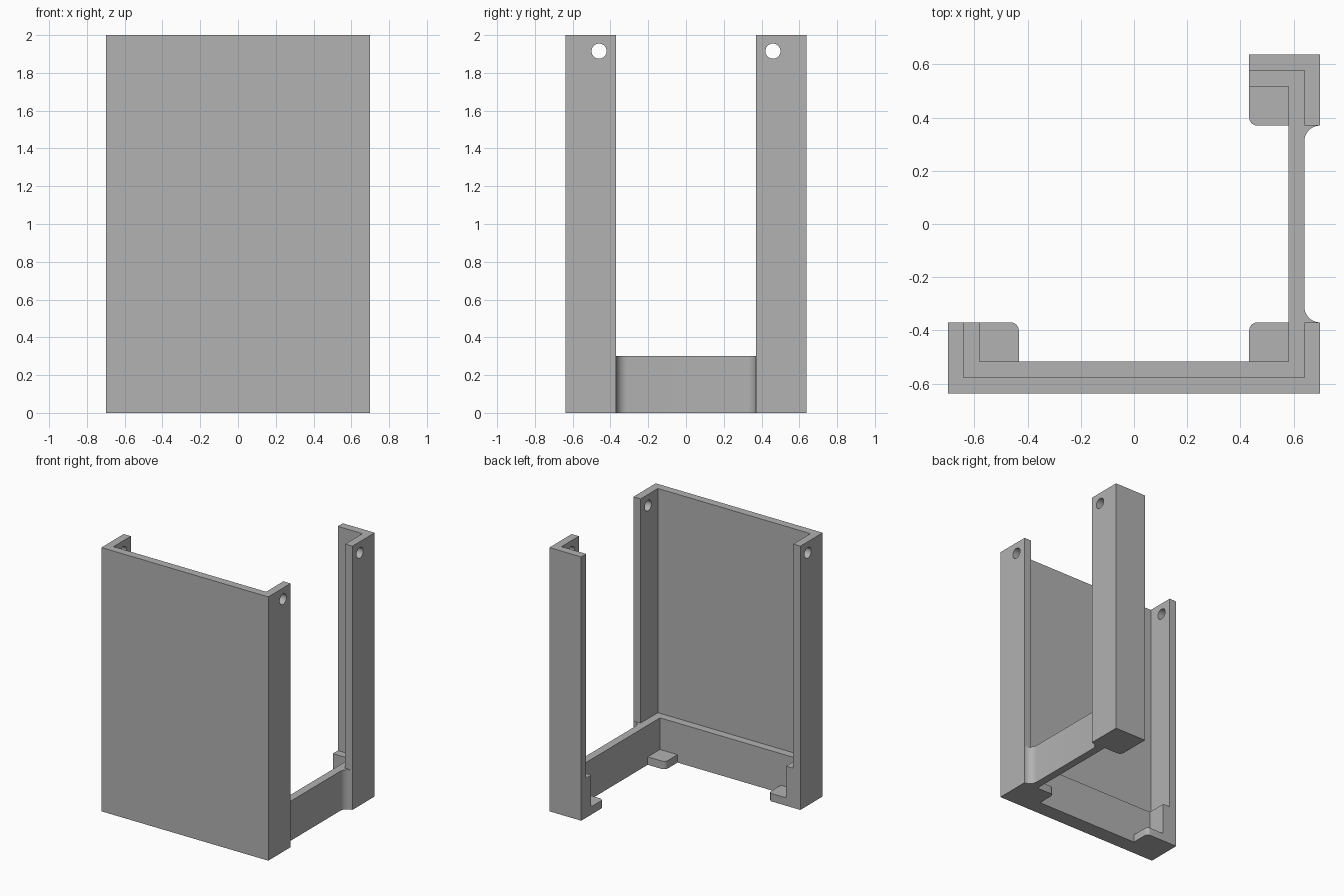
import bpy, bmesh, math
from mathutils import Matrix

if "Cube" in bpy.data.objects:
    bpy.data.objects.remove(bpy.data.objects["Cube"])

W, D, H = 0.70, 0.637, 2.0      # half width, half depth, height
T = 0.06                        # wall thickness
POST_X, POST_Y = 0.433, 0.37    # inner edges of the corner posts
RIM_H, PAD_H = 0.30, 0.06
HOLE_Y, HOLE_Z, HOLE_R = 0.46, 1.915, 0.04

grey = bpy.data.materials.new("grey")
grey.diffuse_color = (0.445, 0.445, 0.445, 1)
grey.use_nodes = True
grey.node_tree.nodes["Principled BSDF"].inputs["Base Color"].default_value = grey.diffuse_color


def add_object(name, bm):
    bmesh.ops.recalc_face_normals(bm, faces=bm.faces)
    mesh = bpy.data.meshes.new(name)
    bm.to_mesh(mesh)
    bm.free()
    mesh.materials.append(grey)
    obj = bpy.data.objects.new(name, mesh)
    bpy.context.collection.objects.link(obj)
    return obj


def extrude(name, outline, height):
    """Prism standing on the ground from a plan outline."""
    bm = bmesh.new()
    face = bm.faces.new([bm.verts.new((x, y, 0)) for x, y in outline])
    top = bmesh.ops.extrude_face_region(bm, geom=[face])["geom"]
    bmesh.ops.translate(bm, vec=(0, 0, height),
                        verts=[v for v in top if isinstance(v, bmesh.types.BMVert)])
    return add_object(name, bm)


def arc(cx, cy, r, start, end, n=10):
    return [(cx + r * math.cos(math.radians(start + (end - start) * i / n)),
             cy + r * math.sin(math.radians(start + (end - start) * i / n)))
            for i in range(n + 1)]


def combine(body, tool, operation):
    mod = body.modifiers.new(operation.lower(), "BOOLEAN")
    mod.operation, mod.solver, mod.object = operation, "EXACT", tool
    bpy.context.view_layer.objects.active = body
    bpy.ops.object.modifier_apply(modifier=mod.name)
    bpy.data.objects.remove(tool)


# Tall front wall with two short side returns
frame = extrude("corner_frame", [
    (-W, -D), (W, -D), (W, -POST_Y), (W - T, -POST_Y), (W - T, -D + T),
    (-W + T, -D + T), (-W + T, -POST_Y), (-W, -POST_Y)], H)

# Tall L-shaped back post
back_post = extrude("back_post", [
    (POST_X, D), (POST_X, D - T), (W - T, D - T), (W - T, POST_Y),
    (W, POST_Y), (W, D)], H)

# Low inner rim, with a concave fillet against each right-hand post
xi, xo, yi, yo = W - 2 * T, W - T, D - 2 * T, D - T
rim = extrude("inner_rim", [
    (-xo, -POST_Y), (-xo, -yo), (xo, -yo), (xo, -POST_Y)]
    + arc(W, -POST_Y + T, T, 270, 180) + arc(W, POST_Y - T, T, 180, 90)
    + [(xo, POST_Y), (xo, yo), (POST_X, yo), (POST_X, yi), (xi, yi),
       (xi, -yi), (-xi, -yi), (-xi, -POST_Y)], RIM_H)

# Thin corner pads with one rounded corner
R = 0.03
pads = []
for sx, sy in ((-1, -1), (1, -1), (1, 1)):
    outline = [(xi, POST_Y), (xi, yi), (POST_X, yi)]
    outline += arc(POST_X + R, POST_Y + R, R, 180, 270, 6)
    pads.append(extrude("corner_pad", [(sx * x, sy * y) for x, y in outline], PAD_H))

for part in [back_post, rim] + pads:
    combine(frame, part, "UNION")

# Screw holes through the side walls near the top
for sx, sy in ((-1, -1), (1, -1), (1, 1)):
    bm = bmesh.new()
    bmesh.ops.create_cone(
        bm, cap_ends=True, segments=32, radius1=HOLE_R, radius2=HOLE_R, depth=0.2,
        matrix=Matrix.Translation((sx * (W - T / 2), sy * HOLE_Y, HOLE_Z))
        @ Matrix.Rotation(math.pi / 2, 4, "Y"))
    cutter = add_object("hole_cutter", bm)
    cutter.hide_render = True
    combine(frame, cutter, "DIFFERENCE")

# Smooth fillets and holes, crisp edges elsewhere
bpy.ops.object.select_all(action="DESELECT")
frame.select_set(True)
bpy.context.view_layer.objects.active = frame
bpy.ops.object.shade_smooth_by_angle(angle=math.radians(30))
